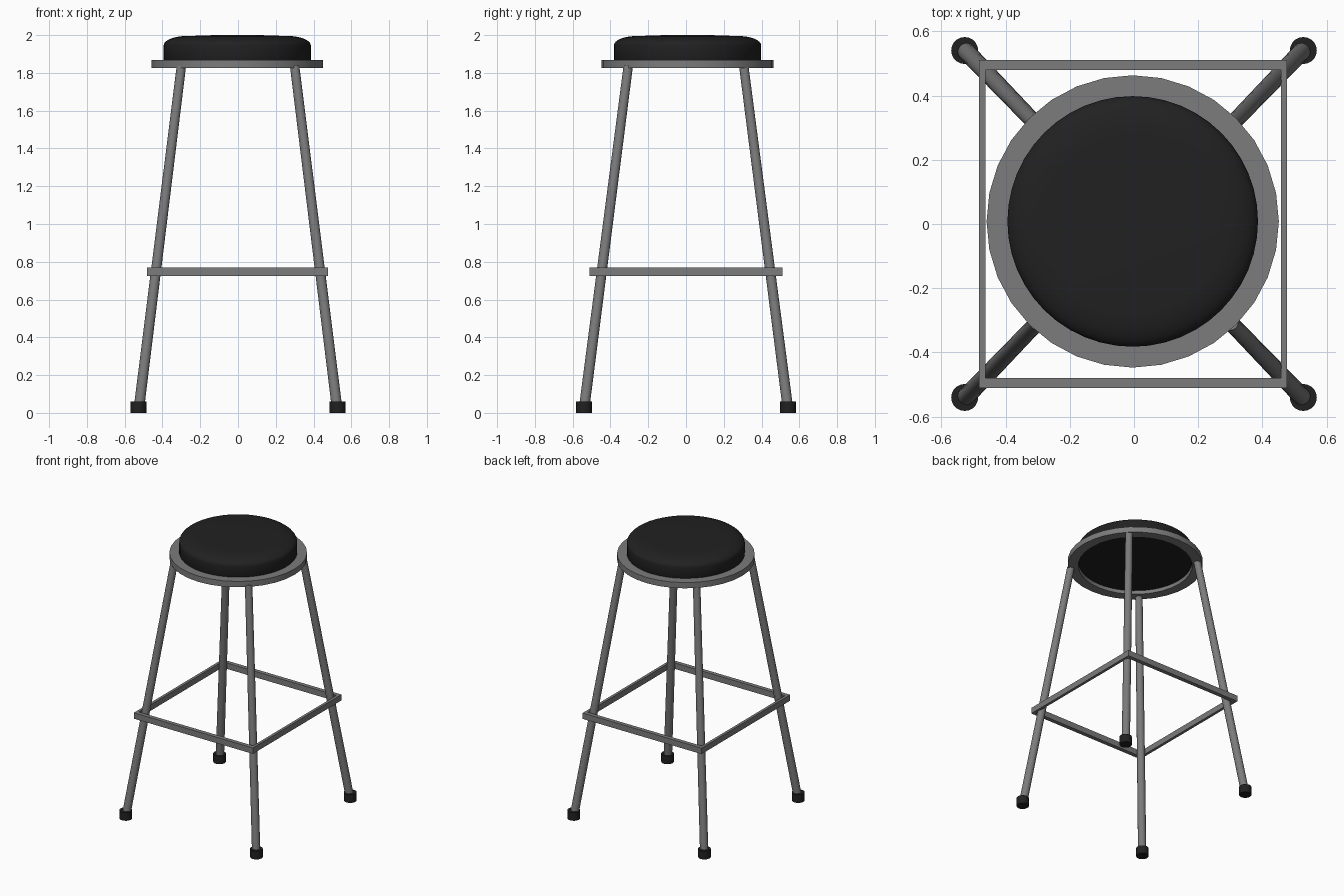
import bpy
import math
from mathutils import Vector

cube = bpy.data.objects.get("Cube")
if cube:
    bpy.data.objects.remove(cube, do_unlink=True)


def material(name, value):
    m = bpy.data.materials.new(name)
    m.use_nodes = True
    colour = (value, value, value, 1)
    m.diffuse_color = colour
    m.node_tree.nodes["Principled BSDF"].inputs["Base Color"].default_value = colour
    return m


steel = material("grey steel", 0.2)
black = material("black vinyl and rubber", 0.015)


def finish(name, mat, smooth=True):
    obj = bpy.context.object
    obj.name = obj.data.name = name
    obj.data.materials.clear()
    obj.data.materials.append(mat)
    if smooth:
        bpy.ops.object.shade_smooth_by_angle(angle=math.radians(35))
    return obj


def rod(name, start, end, r_start, r_end, mat, sides=20):
    """Round bar between two points."""
    start, end = Vector(start), Vector(end)
    axis = end - start
    bpy.ops.mesh.primitive_cone_add(
        vertices=sides, radius1=r_start, radius2=r_end, depth=axis.length,
        location=(start + end) / 2,
        rotation=axis.to_track_quat('Z', 'Y').to_euler())
    return finish(name, mat)


def lathe(name, profile, sides, mat, closed=False):
    """Spin (radius, height) points around the seat axis."""
    n = len(profile)
    verts = [(r * math.cos(2 * math.pi * s / sides),
              r * math.sin(2 * math.pi * s / sides), z)
             for s in range(sides) for r, z in profile]
    faces = []
    for s in range(sides):
        a, b = s * n, (s + 1) % sides * n
        for i in range(n if closed else n - 1):
            j = (i + 1) % n
            faces.append((a + i, b + i, b + j, a + j))
    if not closed:
        faces.append([s * n for s in reversed(range(sides))])
        faces.append([s * n + n - 1 for s in range(sides)])
    mesh = bpy.data.meshes.new(name)
    mesh.from_pydata(verts, [], faces)
    obj = bpy.data.objects.new(name, mesh)
    bpy.context.collection.objects.link(obj)
    obj.location = (-0.004, 0.008, 0)
    bpy.ops.object.select_all(action='DESELECT')
    obj.select_set(True)
    bpy.context.view_layer.objects.active = obj
    return finish(name, mat)


# Seat: flat steel ring with a rounded cushion
lathe("seat_ring", [(0.385, 1.826), (0.455, 1.826), (0.455, 1.868), (0.385, 1.868)],
      32, steel, closed=True)
curve = [(0.27 + 0.12 * math.cos(t), 1.945 + 0.05 * math.sin(t))
         for t in [math.pi / 2 * i / 8 for i in range(9)]]
lathe("seat_cushion", [(0.38, 1.85), (0.39, 1.87)] + curve + [(0.12, 2.0)], 48, black)

# Four splayed legs with rubber feet
for sy, depth in ((-1, "front"), (1, "back")):
    for sx, side in ((-1, "right"), (1, "left")):
        rod(f"{depth}_{side}_leg", (sx * 0.525, sy * 0.54, 0.02),
            (sx * 0.3, sy * 0.306, 1.835), 0.028, 0.025, steel)
        rod(f"{depth}_{side}_foot", (sx * 0.527, sy * 0.54, 0),
            (sx * 0.527, sy * 0.54, 0.06), 0.042, 0.042, black)


def bar(name, location, size):
    bpy.ops.mesh.primitive_cube_add(size=1, location=location)
    bpy.context.object.scale = size
    bpy.ops.object.transform_apply(location=False, rotation=False, scale=True)
    finish(name, steel, smooth=False)


# Square footrest frame around the legs
for s, depth, side in ((-1, "front", "right"), (1, "back", "left")):
    bar(f"{depth}_footrest_bar", (-0.003, s * 0.495, 0.747), (0.96, 0.03, 0.043))
    bar(f"{side}_footrest_bar", (-0.003 + s * 0.47, 0, 0.747), (0.02, 0.96, 0.043))
